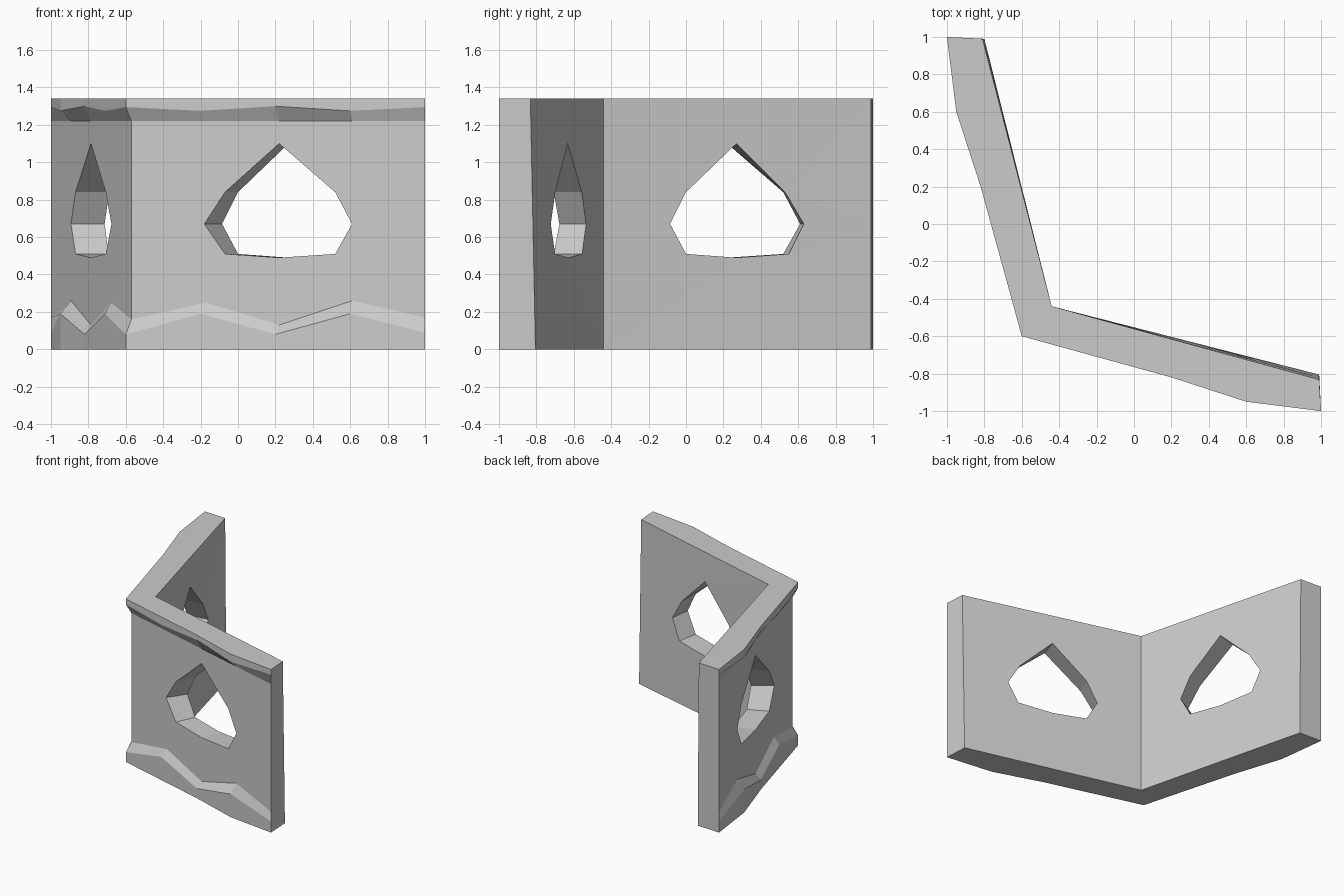
import bpy, bmesh

if "Cube" in bpy.data.objects:
    bpy.data.objects.remove(bpy.data.objects["Cube"])

H = 1.34       # wall height
MID = 0.67     # window mid height

# Outline of the projecting plinth and cornice, and the x of the recessed wall columns
EDGE = [(-0.6, -0.6), (-0.2, -0.71), (0.2, -0.82), (0.6, -0.95), (1, -1)]
WALL_X = [-0.57, -0.17, 0.22, 0.61, 1]
BASE_Z = [0.08, 0.19, 0.08, 0.19, 0.09]
BASE_TOP_Z = [0.16, 0.25, 0.13, 0.26, 0.17]
LIP_Z = [1.295, 1.275, 1.30, 1.275, 1.295]

# Window rings, starting at the corner side and running over the apex
WIN_Z = [MID, 0.84, 1.10, 0.84, MID, 0.51, 0.49, 0.51]
WIN_OUT_X = [-0.18, -0.07, 0.22, 0.52, 0.61, 0.52, 0.22, -0.07]
WIN_IN_X = [-0.085, 0.0, 0.27, 0.53, 0.63, 0.55, 0.27, 0.0]


def add_wing(bm, swap, end_low, end_top):
    """One wall; swap mirrors it across the x = y plane."""
    def vert(x, y, z):
        return bm.verts.new((y, x, z) if swap else (x, y, z))

    def outer(x, z):
        return vert(x, -0.57 - 0.43 * (x + 0.57) / 1.57, z)

    def inner(x, z):
        end = end_low + (end_top - end_low) * z / H
        return vert(x, -0.44 + (end + 0.44) * (x + 0.44) / 1.43, z)

    def strip(a, b):
        for i in range(len(a) - 1):
            bm.faces.new((a[i], a[i + 1], b[i + 1], b[i]))

    def pierced(low, high, mid_a, mid_b, ring):
        bm.faces.new([mid_a] + high + [mid_b] + ring[4::-1])
        bm.faces.new([mid_b] + low[::-1] + [mid_a, ring[0]] + ring[:3:-1])

    # plinth, recessed wall and cornice rows
    foot = [vert(x, y, 0) for x, y in EDGE]
    base = [vert(x, y, z) for (x, y), z in zip(EDGE, BASE_Z)]
    base_top = [outer(x, z) for x, z in zip(WALL_X, BASE_TOP_Z)]
    wall_top = [outer(x, 1.22) for x in WALL_X]
    lip = [vert(x, y, z) for (x, y), z in zip(EDGE, LIP_Z)]
    top = [vert(x, y, H) for x, y in EDGE]
    for a, b in ((foot, base), (base, base_top), (wall_top, lip), (lip, top)):
        strip(a, b)

    # outer and inner wall faces with the window hole
    ring_out = [outer(x, z) for x, z in zip(WIN_OUT_X, WIN_Z)]
    ring_in = [inner(x, z) for x, z in zip(WIN_IN_X, WIN_Z)]
    mid_end = outer(1, MID)
    pierced(base_top, wall_top, outer(-0.57, MID), mid_end, ring_out)
    in_low = [inner(-0.44, 0), inner(0.99, 0)]
    in_top = [inner(-0.44, H), inner(0.99, H)]
    in_mid_end = inner(0.99, MID)
    pierced(in_low, in_top, inner(-0.44, MID), in_mid_end, ring_in)

    # window jambs, top, underside and end cap
    strip(ring_out + ring_out[:1], ring_in + ring_in[:1])
    bm.faces.new(top + in_top[::-1])
    bm.faces.new(foot + in_low[::-1])
    bm.faces.new([foot[-1], base[-1], base_top[-1], mid_end, wall_top[-1],
                  lip[-1], top[-1], in_top[1], in_mid_end, in_low[1]])


bm = bmesh.new()
add_wing(bm, False, -0.805, -0.832)
add_wing(bm, True, -0.80, -0.81)

# weld the two wings at the corner
bmesh.ops.remove_doubles(bm, verts=bm.verts, dist=0.0005)
bmesh.ops.recalc_face_normals(bm, faces=bm.faces)
bmesh.ops.triangulate(bm, faces=[f for f in bm.faces if len(f.verts) > 4])
mesh = bpy.data.meshes.new("corner_wall")
bm.to_mesh(mesh)
bm.free()
bpy.context.collection.objects.link(bpy.data.objects.new("corner_wall", mesh))
